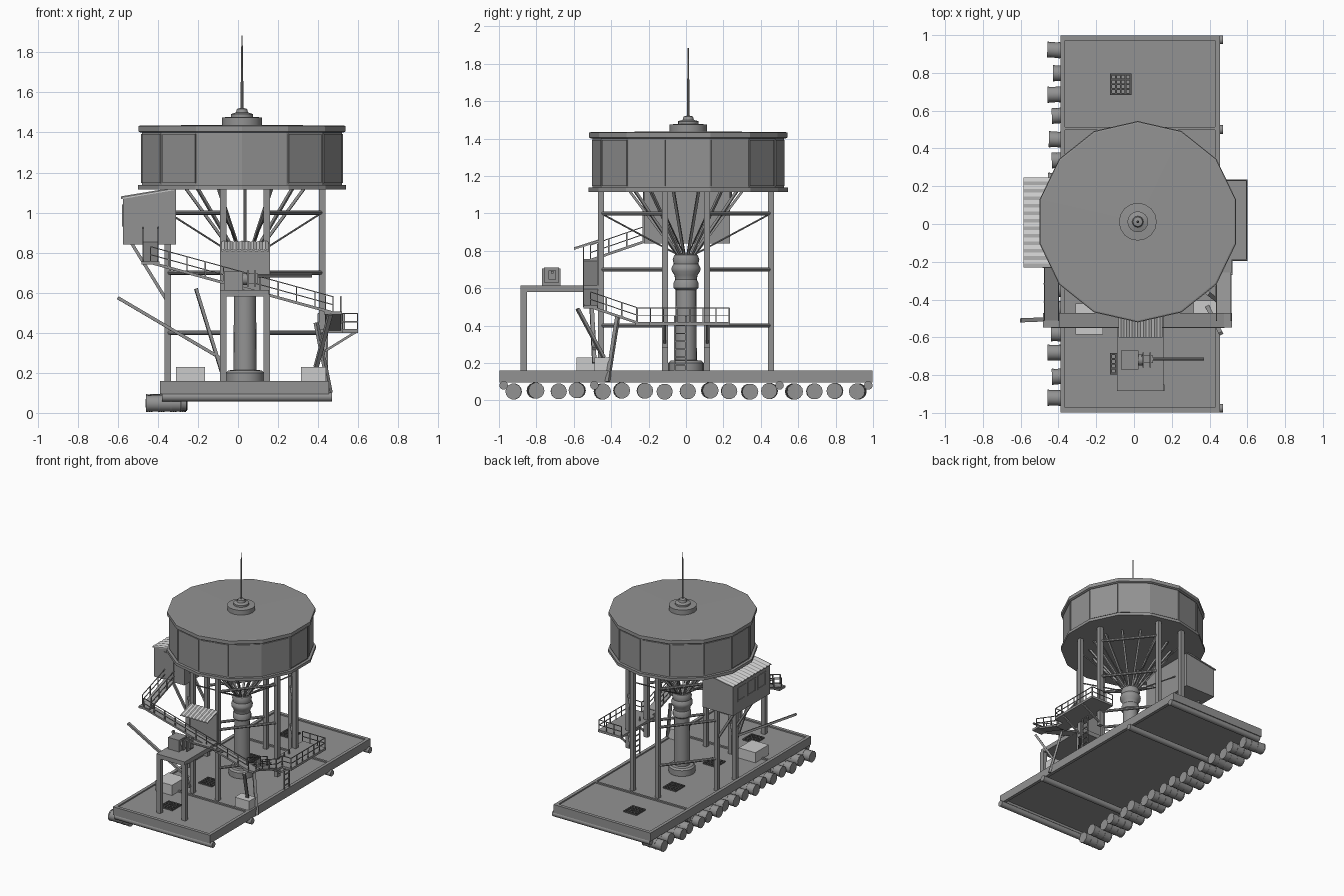
import bpy, bmesh, math, random
from mathutils import Vector as V

if "Cube" in bpy.data.objects:
    bpy.data.objects.remove(bpy.data.objects["Cube"])
random.seed(4)
pi = math.pi

def material(name, g):
    m = bpy.data.materials.new(name)
    m.diffuse_color = (g, g, g, 1)
    m.use_nodes = True
    m.node_tree.nodes["Principled BSDF"].inputs["Base Color"].default_value = m.diffuse_color
    return m

DARK, GRATE, LIGHT = material("dark_steel", .29), material("grate_black", .1), material("light_sheet", .8)

def finish(name, bm, smooth=False, mat=None):
    bmesh.ops.recalc_face_normals(bm, faces=bm.faces)
    me = bpy.data.meshes.new(name)
    bm.to_mesh(me)
    bm.free()
    me.materials.append(mat or DARK)
    ob = bpy.data.objects.new(name, me)
    bpy.context.collection.objects.link(ob)
    if smooth:
        bpy.context.view_layer.objects.active = ob
        ob.select_set(True)
        bpy.ops.object.shade_smooth_by_angle(angle=math.radians(35))
        ob.select_set(False)
    return ob

def box(name, x0, x1, y0, y1, z0, z1, mat=None):
    bm = bmesh.new()
    bmesh.ops.create_cube(bm, size=1)
    for v in bm.verts:
        v.co = ((x0+x1)/2 + v.co.x*(x1-x0), (y0+y1)/2 + v.co.y*(y1-y0), (z0+z1)/2 + v.co.z*(z1-z0))
    return finish(name, bm, mat=mat)

def beam(name, p, q, w, h=None, sides=4):
    # box beam (sides=4, w wide, h high) or round bar of radius w between two points
    p, q = V(p), V(q)
    d = (q-p).normalized()
    s = d.cross(V((0, 0, 1)))
    s = s.normalized() if s.length > 1e-4 else V((1, 0, 0))
    u = s.cross(d)
    if sides == 4:
        h = h or w
        prof = [(w/2, h/2), (-w/2, h/2), (-w/2, -h/2), (w/2, -h/2)]
    else:
        prof = [(w*math.cos(2*pi*i/sides), w*math.sin(2*pi*i/sides)) for i in range(sides)]
    bm = bmesh.new()
    a, b = [[bm.verts.new(e + s*i + u*j) for i, j in prof] for e in (p, q)]
    for i in range(len(prof)):
        j = (i+1) % len(prof)
        bm.faces.new((a[i], a[j], b[j], b[i]))
    bm.faces.new(a)
    bm.faces.new(b[::-1])
    return finish(name, bm, sides > 8)

def lathe(name, prof, cx, cy, n, smooth=False):
    bm = bmesh.new()
    rings = [[bm.verts.new((cx + r*math.sin(2*pi*i/n), cy - r*math.cos(2*pi*i/n), z)) for i in range(n)] for r, z in prof]
    for a, b in zip(rings, rings[1:]):
        for i in range(n):
            j = (i+1) % n
            bm.faces.new((a[i], a[j], b[j], b[i]))
    bm.faces.new(rings[0])
    bm.faces.new(rings[-1])
    return finish(name, bm, smooth)

def corrugated(name, o, length, across, n, amp=.006):
    # folded sheet: ribs run along 'length', folds repeat along 'across'
    bm = bmesh.new()
    o, length, across = V(o), V(length), V(across)
    rows = []
    for i in range(2*n+1):
        p = o + across*i/(2*n) + V((0, 0, amp*(i % 2)))
        rows.append([bm.verts.new(p + length*k - V((0, 0, t))) for k, t in ((0, 0), (1, 0), (1, .008), (0, .008))])
    for a, b in zip(rows, rows[1:]):
        for i in range(4):
            bm.faces.new((a[i], a[(i+1) % 4], b[(i+1) % 4], b[i]))
    bm.faces.new(rows[0])
    bm.faces.new(rows[-1])
    finish(name, bm, mat=LIGHT)

def rail(name, p, q, n, h=.08):
    p, q = V(p), V(q)
    for k in (h, h*.5):
        beam(name + "_bar", p + V((0, 0, k)), q + V((0, 0, k)), .005)
    for i in range(n+1):
        c = p.lerp(q, i/n)
        beam(name + "_post", c, c + V((0, 0, h)), .006)

# raft deck: floor, edge rims and cross logs
box("deck_floor", -.385, .45, -.99, .99, .125, .15)
for s in (-1, 1):
    box("deck_end_rim", -.39, .455, s*.985-.013, s*.985+.013, .095, .16)
    box("deck_side_rim", .0325+s*.41-.0125, .0325+s*.41+.0125, -.998, .998, .095, .16)
    box("deck_seam", -.38, .445, s*.505-.008, s*.505+.008, .145, .16)
for y in (-.975, -.49, .5, .975):
    beam("cross_log", (-.38, y, .08), (.47, y, .08), .023, sides=12)

# floor grates
for y in (-.74, -.25, .25, .74):
    for i in range(5):
        t = -.052 + i*.026
        box("grate_bar", -.07+t-.005, -.07+t+.005, y-.057, y+.057, .148, .16, GRATE)
        box("grate_bar", -.127, -.013, y+t-.005, y+t+.005, .148, .16, GRATE)

# float barrels along the left edge
for i in range(17):
    y = -.915 + i*.1144 + random.uniform(-.01, .01)
    x, dy, z = -.455 + .02*(i % 2) + random.uniform(-.005, .01), random.uniform(-.012, .012), .052 + random.uniform(-.006, .002)
    beam("float_barrel", (x, y, z), (x+.175, y+dy, z), .041, sides=14)
    for k in (0, .06, .12, .167):
        beam("barrel_hoop", (x+k, y+dy*k/.18, z), (x+k+.008, y+dy*k/.18, z), .043, sides=14)

# water tank with flanges and side panels
TX, TY, R, N = .02, .012, .53, 14
lathe("tank", [(R-.018, 1.125), (R-.018, 1.41)], TX, TY, N)
lathe("tank_bottom_flange", [(R+.003, 1.115), (R+.003, 1.137), (R-.02, 1.137)], TX, TY, N)
lathe("tank_roof", [(R-.01, 1.4), (R, 1.405), (R, 1.432), (R-.008, 1.434), (.1, 1.438)], TX, TY, N)
for i in range(N):
    a = 2*pi*(i+.5)/N
    out, tan = V((math.sin(a), -math.cos(a), 0)), V((math.cos(a), math.sin(a), 0))
    c = V((TX, TY, 1.27)) + out*(R-.018)*math.cos(pi/N)
    beam("tank_panel", c - tan*.104, c + tan*.104, .012, .245)

# roof cap and mast
lathe("roof_cap", [(.1, 1.43), (.1, 1.475), (.055, 1.478), (.055, 1.492), (.03, 1.5), (.025, 1.518), (.008, 1.522)], TX, TY, 16, True)
lathe("mast", [(.007, 1.5), (.007, 1.6), (.003, 1.885)], TX, TY, 8)

# central pipe
CX = .035
lathe("central_pipe", [(.095, .155), (.095, .2), (.082, .212), (.058, .215), (.055, .59), (.066, .6), (.066, .63), (.058, .645),
      (.062, .67), (.076, .69), (.077, .71), (.066, .73), (.071, .755), (.062, .778), (.04, .785)], CX, 0, 20, True)
for i in range(14):
    a = 2*pi*(i+.5)/14
    c, s = math.cos(a), math.sin(a)
    beam("tank_strut", (CX+.04*c, .04*s, .77), (CX+.31*c, .31*s, 1.13), .014)

# tower legs, ring bars and tie rods
for sx in (-1, 1):
    for sy in (-1, 1):
        A = (CX + sx*.385, sy*.113)
        B = (CX + sx*.109, sy*.455)
        zb = .28 if sx > 0 else .15
        for x, y, z in ((*A, zb), (*B, .15)):
            box("tower_leg", x-.016, x+.016, y-.016, y+.016, z, 1.125)
        for z in (.4, .7, 1.0):
            beam("ring_bar", (*A, z), (*B, z), .011, sides=8)
        for x, y in (A, B):
            beam("tie_rod", (x, y, 1.0), (CX+(x-CX)*.1, y*.1, .78), .005, sides=6)

# front gun platform
box("gun_platform", -.09, .155, -.885, -.44, .58, .614)
for x in (CX-.109, CX+.109):
    box("platform_leg", x-.017, x+.017, -.885, -.85, .145, .59)
box("shelter_wall", -.08, .15, -.475, -.455, .61, .835)
corrugated("shelter_awning", (-.083, -.6, .812), (0, .13, .042), (.235, 0, 0), 8)

# gun: housing, mount, shield and barrel
box("gun_housing", -.07, .025, -.77, -.67, .614, .705)
beam("gun_hub", (.025, -.72, .668), (.05, -.72, .668), .03, sides=12)
for x in (.05, .085):
    box("gun_shield", x-.004, x+.004, -.76, -.68, .63, .71)
box("gun_breech", .04, .1, -.735, -.695, .645, .695)
beam("gun_barrel", (.09, -.715, .685), (.37, -.715, .685), .008, sides=8)

# hut on the left with sloped roof, door and windows
bm = bmesh.new()
f, b = [[bm.verts.new((x, y, z)) for x, z in ((-.575, .84), (-.31, .84), (-.31, 1.115), (-.575, 1.07))] for y in (-.225, .235)]
for i in range(4):
    bm.faces.new((f[i], f[(i+1) % 4], b[(i+1) % 4], b[i]))
bm.faces.new(f)
bm.faces.new(b)
finish("hut", bm)
corrugated("hut_roof", (-.585, -.23, 1.075), (.275, 0, .046), (0, .475, 0), 12)
box("hut_door", -.485, -.4, -.232, -.222, .85, 1.06)
for y in (-.12, .005, .13):
    for z in (.935, 1.035):
        box("window_bar", -.579, -.57, y-.045, y+.045, z-.005, z+.005)
    for s in (-.045, .045):
        box("window_side", -.579, -.57, y+s-.005, y+s+.005, .93, 1.04)
for y in (-.113, .113):
    beam("hut_bracket", (-.53, y, .845), (-.355, y, .56), .016)

# stairway wrapping around the front, from hut down to balcony
path = [V((-.437, -.22, .85)), V((-.437, -.51, .75)), V((.475, -.51, .5)), V((.475, -.26, .415))]
for (p, q), n in zip(zip(path, path[1:]), (3, 10, 3)):
    beam("stair_ramp", p, q, .078, .014)
    side = (q-p).cross(V((0, 0, 1))).normalized()*.038
    rail("stair_rail", p+side, q+side, n)
    if n == 3:
        rail("stair_inner_rail", p-side, q-side, n)
for p in path[1:3]:
    box("stair_landing", p.x-.045, p.x+.045, -.547, -.472, p.z-.01, p.z+.007)

# right balcony with rails, brackets and ladder
box("balcony_floor", .4, .6, -.195, .235, .4, .418)
box("balcony_step", .43, .522, -.27, -.19, .4, .418)
rail("balcony_rail", (.596, -.19, .415), (.596, .231, .415), 6)
rail("balcony_rail", (.4, .231, .415), (.596, .231, .415), 3)
rail("balcony_rail", (.52, -.19, .415), (.596, -.19, .415), 1)
rail("balcony_rail", (.518, -.265, .415), (.518, -.19, .415), 1)
for y in (-.113, .113):
    beam("balcony_bracket", (.59, y, .405), (.42, y, .3), .012)
for y in (-.06, 0):
    beam("ladder_side", (.445, y, .15), (.445, y, .45), .009)
for i in range(6):
    beam("ladder_rung", (.445, -.06, .19+i*.042), (.445, 0, .19+i*.042), .007)

# leaning planks and poles
for p, q in (((-.6, -.51, .575), (-.09, -.49, .275)), ((-.21, -.51, .62), (-.08, -.49, .2)),
             ((.39, -.365, .45), (.46, -.42, .1)), ((.46, -.58, .49), (.39, -.44, .23))):
    beam("leaning_plank", p, q, .022, .016)

# crates
box("left_crate", -.31, -.165, -.585, -.42, .145, .23, LIGHT)
box("right_crate", .315, .44, -.49, -.405, .145, .23, LIGHT)
